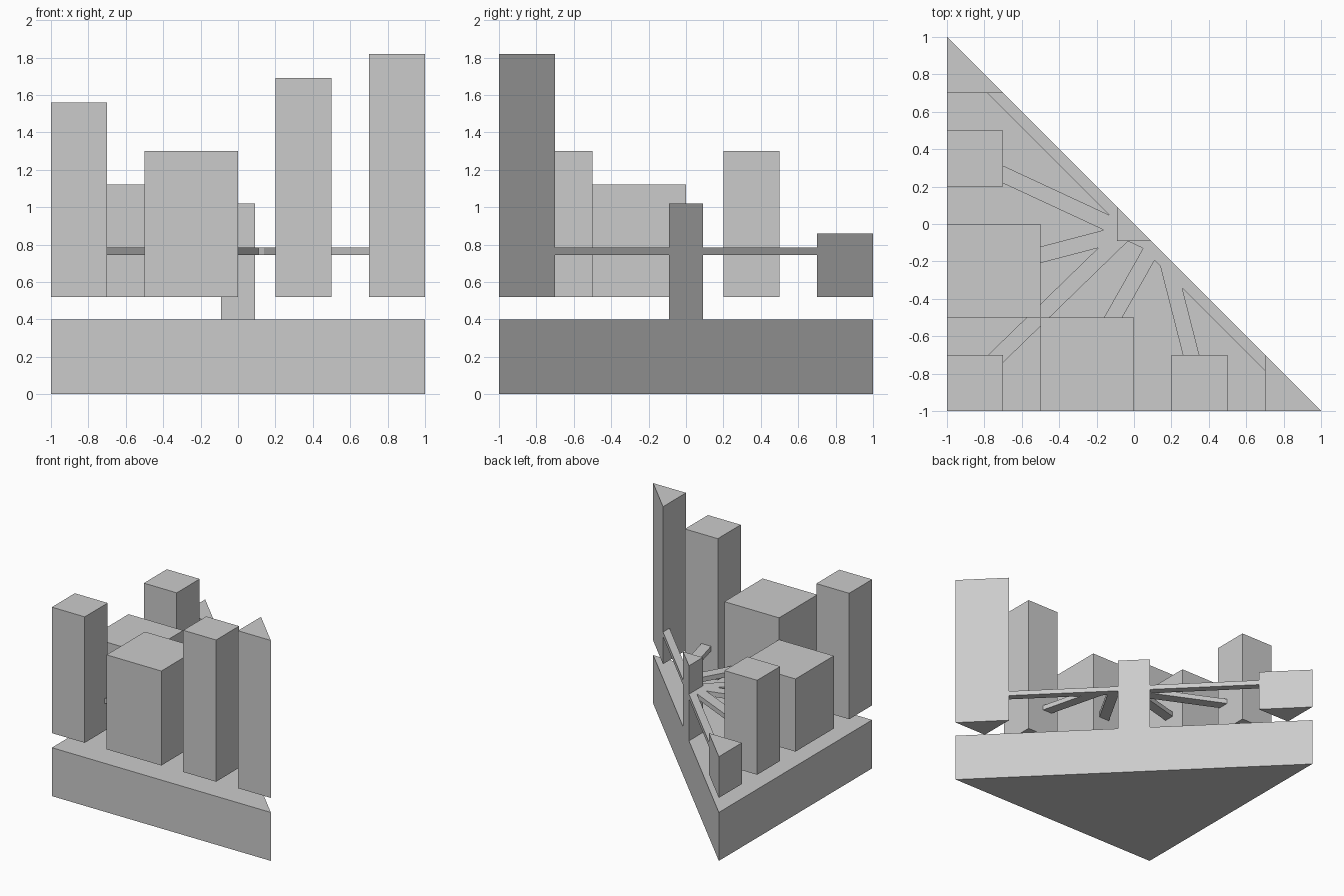
import bpy, bmesh
from mathutils import Matrix, Vector

old = bpy.data.objects.get("Cube")
if old:
    bpy.data.objects.remove(old, do_unlink=True)

grey = bpy.data.materials.new("light grey")
grey.use_nodes = True
grey.diffuse_color = (0.6, 0.6, 0.6, 1)
grey.node_tree.nodes["Principled BSDF"].inputs["Base Color"].default_value = (0.6, 0.6, 0.6, 1)


def cut_box(name, matrix):
    """Unit cube placed by matrix, trimmed by the upright diagonal plane and capped."""
    bm = bmesh.new()
    bmesh.ops.create_cube(bm, size=1, matrix=matrix)
    bmesh.ops.bisect_plane(bm, geom=bm.verts[:] + bm.edges[:] + bm.faces[:], dist=1e-5,
                           plane_co=(0, 0, 0), plane_no=(1, 1, 0), clear_outer=True)
    rim = [e for e in bm.edges if e.is_boundary]
    if rim:
        bmesh.ops.holes_fill(bm, edges=rim)
    bmesh.ops.recalc_face_normals(bm, faces=bm.faces[:])
    mesh = bpy.data.meshes.new(name)
    bm.to_mesh(mesh)
    bm.free()
    mesh.materials.append(grey)
    bpy.context.collection.objects.link(bpy.data.objects.new(name, mesh))


def block(name, x, y, size, z0, z1):
    """Square upright block from its centre, side and heights."""
    place = Matrix.Translation((x, y, (z0 + z1) / 2))
    cut_box(name, place @ Matrix.Diagonal((size, size, z1 - z0, 1)))


def bar(name, start, end, width=0.085):
    """Flat horizontal bar between two plan points."""
    a, b = Vector(start), Vector(end)
    d, mid = b - a, (a + b) / 2
    turn = Vector((d.x, d.y, 0)).to_track_quat('X', 'Z').to_matrix().to_4x4()
    place = Matrix.Translation((mid.x, mid.y, 0.765))
    cut_box(name, place @ turn @ Matrix.Diagonal((d.length, width, 0.04, 1)))


# Base and central post
block("base", 0, 0, 2, 0, 0.4)
block("post", 0, 0, 0.18, 0.4, 1.02)

# Raised towers
for name, x, y, size, top in (
        ("back_corner_tower", -0.85, 0.85, 0.3, 0.86),
        ("back_tower", -0.85, 0.35, 0.3, 1.30),
        ("wide_side_tower", -0.75, -0.25, 0.5, 1.12),
        ("corner_tower", -0.85, -0.85, 0.3, 1.56),
        ("wide_front_tower", -0.25, -0.75, 0.5, 1.30),
        ("front_tower", 0.35, -0.85, 0.3, 1.69),
        ("front_corner_tower", 0.85, -0.85, 0.3, 1.82)):
    block(name, x, y, size, 0.52, top)

# Bars joining the post to the towers
bar("diagonal_bar", (-0.75, 0.75), (0.75, -0.75), 0.12)
bar("back_bar", (-0.75, 0.288), (0.15, -0.13))
bar("side_bar", (-0.55, -0.178), (0, -0.034))
bar("corner_bar", (-0.76, -0.74), (-0.05, -0.05))
bar("wide_front_bar", (-0.14, -0.55), (0.12, -0.09))
bar("front_bar", (0.318, -0.75), (0.17, -0.17))
